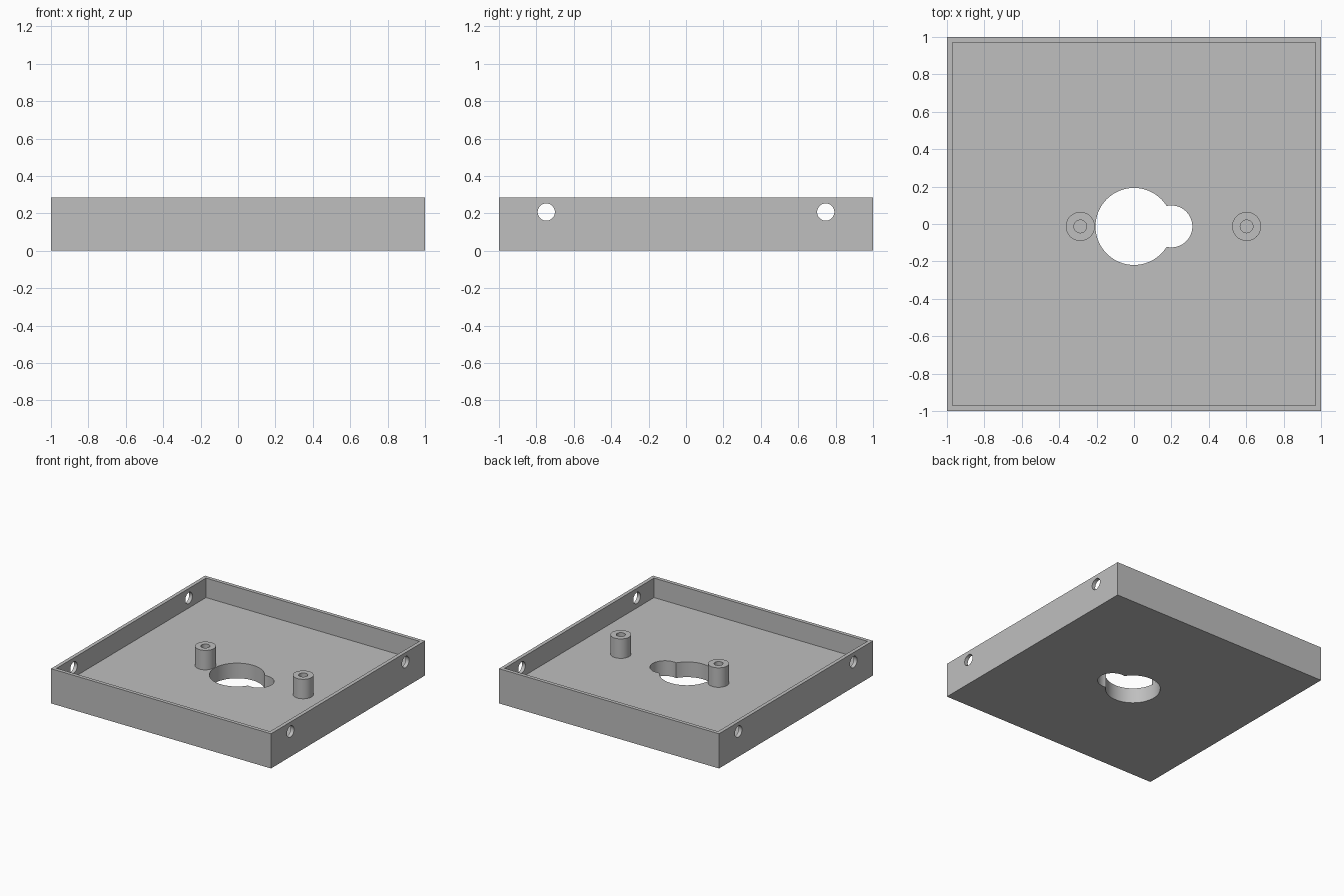
import bpy, bmesh, math
from mathutils import Matrix

if "Cube" in bpy.data.objects:
    bpy.data.objects.remove(bpy.data.objects["Cube"], do_unlink=True)

HEIGHT, FLOOR, WALL = 0.285, 0.125, 0.043
MID_Y = -0.013

grey = bpy.data.materials.new("plain grey")
grey.use_nodes = True
grey.diffuse_color = (0.52, 0.52, 0.52, 1)
grey.node_tree.nodes["Principled BSDF"].inputs["Base Color"].default_value = grey.diffuse_color


def make_object(name, bm):
    bmesh.ops.recalc_face_normals(bm, faces=bm.faces)
    mesh = bpy.data.meshes.new(name)
    bm.to_mesh(mesh)
    bm.free()
    mesh.materials.append(grey)
    obj = bpy.data.objects.new(name, mesh)
    bpy.context.collection.objects.link(obj)
    return obj


def activate(obj):
    bpy.ops.object.select_all(action='DESELECT')
    obj.select_set(True)
    bpy.context.view_layer.objects.active = obj


def drill(target, location, radius, depth, axis='Z'):
    """Cut a round hole through the target."""
    bm = bmesh.new()
    bmesh.ops.create_cone(bm, cap_ends=True, segments=64, radius1=radius, radius2=radius, depth=depth)
    turn = Matrix.Rotation(math.pi / 2, 4, 'Y') if axis == 'X' else Matrix()
    bmesh.ops.transform(bm, matrix=Matrix.Translation(location) @ turn, verts=bm.verts)
    cutter = make_object("hole_cutter", bm)
    cutter.hide_render = True
    mod = target.modifiers.new("hole", 'BOOLEAN')
    mod.operation, mod.solver, mod.object = 'DIFFERENCE', 'EXACT', cutter
    activate(target)
    bpy.ops.object.modifier_apply(modifier=mod.name)
    bpy.data.objects.remove(cutter, do_unlink=True)


# Tray: a box whose top face is inset and pushed down to the floor
bm = bmesh.new()
bmesh.ops.create_cube(bm, size=1)
bmesh.ops.scale(bm, vec=(2, 2, HEIGHT), verts=bm.verts)
bmesh.ops.translate(bm, vec=(0, 0, HEIGHT / 2), verts=bm.verts)
top = max(bm.faces, key=lambda f: f.calc_center_median().z)
bmesh.ops.inset_region(bm, faces=[top], thickness=WALL)
pushed = bmesh.ops.extrude_face_region(bm, geom=[top])["geom"]
bmesh.ops.translate(bm, vec=(0, 0, FLOOR - HEIGHT),
                    verts=[v for v in pushed if isinstance(v, bmesh.types.BMVert)])
if top.is_valid:
    bmesh.ops.delete(bm, geom=[top], context='FACES_ONLY')
tray = make_object("tray", bm)

# Keyhole-shaped opening in the floor
drill(tray, (0, MID_Y, FLOOR / 2), 0.206, 0.3)
drill(tray, (0.2, MID_Y, FLOOR / 2), 0.112, 0.3)

# Screw holes through both side walls
for y in (-0.747, 0.747):
    for x in (-1, 1):
        drill(tray, (x, y, 0.207), 0.046, 0.2, 'X')


# Hollow mounting posts standing on the floor
def post(name, x):
    bm = bmesh.new()
    profile = [(0.0775, FLOOR), (0.0775, HEIGHT), (0.034, HEIGHT), (0.034, FLOOR)]
    verts = [bm.verts.new((r, 0, z)) for r, z in profile]
    edges = [bm.edges.new(pair) for pair in zip(verts, verts[1:])]
    bmesh.ops.spin(bm, geom=verts + edges, cent=(0, 0, 0), axis=(0, 0, 1),
                   angle=math.tau, steps=48, use_merge=True)
    bmesh.ops.remove_doubles(bm, verts=bm.verts, dist=0.0001)
    bmesh.ops.translate(bm, vec=(x, MID_Y, 0), verts=bm.verts)
    return make_object(name, bm)


parts = [tray, post("right_post", -0.287), post("left_post", 0.602)]
for part in parts:
    activate(part)
    bpy.ops.object.shade_smooth_by_angle(angle=math.radians(30))
